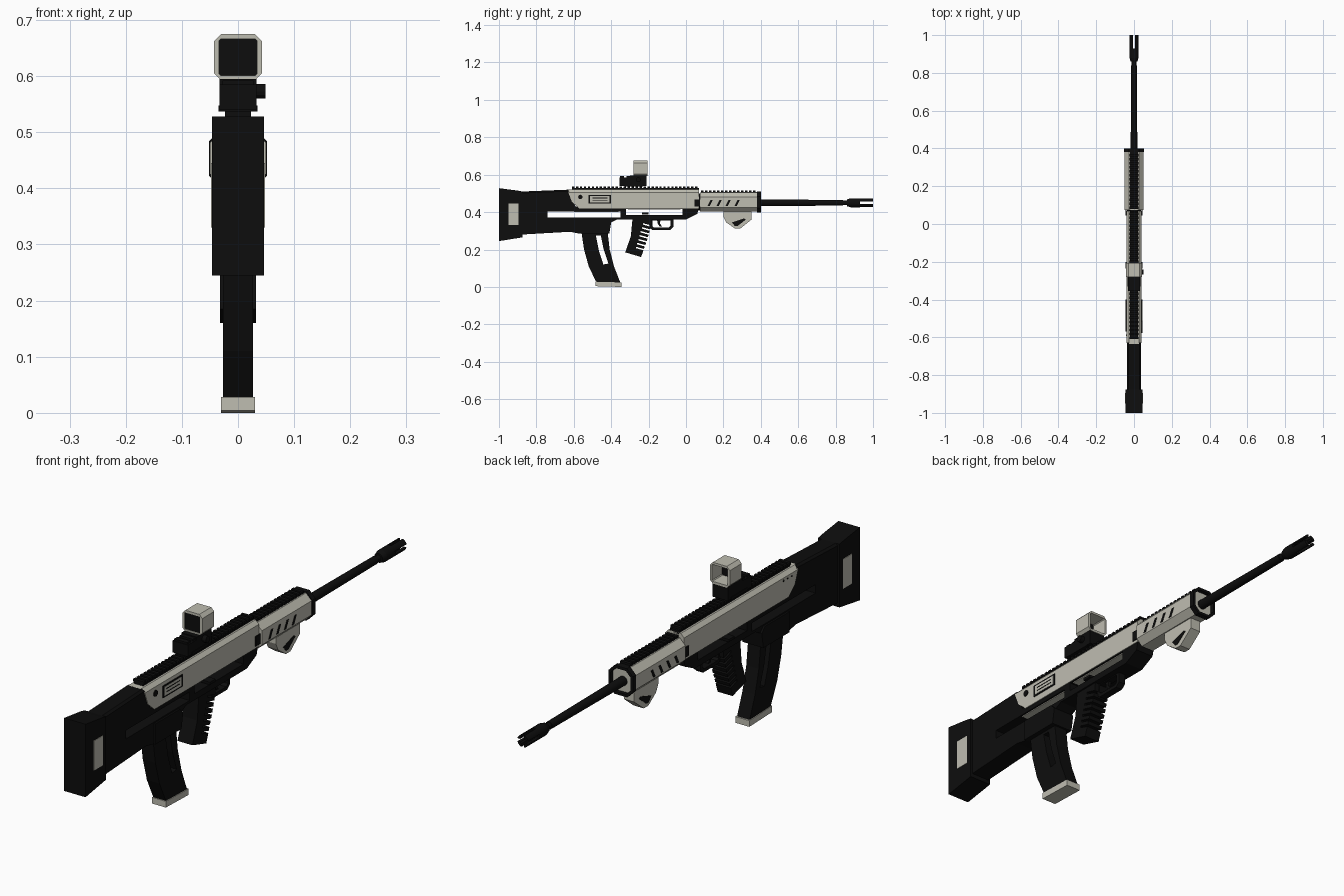
import bpy, bmesh, math
from mathutils import Matrix, Vector

cube = bpy.data.objects.get("Cube")
if cube:
    bpy.data.objects.remove(cube)


def material(name, rgb):
    m = bpy.data.materials.new(name)
    m.use_nodes = True
    m.diffuse_color = (*rgb, 1)
    bsdf = m.node_tree.nodes["Principled BSDF"]
    bsdf.inputs["Base Color"].default_value = (*rgb, 1)
    bsdf.inputs["Roughness"].default_value = 0.6
    return m


BLACK = material("matte black", (0.004, 0.004, 0.004))
LIGHT = material("warm light grey", (0.52, 0.51, 0.44))


def finish(name, bm, mat):
    bmesh.ops.recalc_face_normals(bm, faces=bm.faces)
    me = bpy.data.meshes.new(name)
    bm.to_mesh(me)
    bm.free()
    if mat:
        me.materials.append(mat)
    ob = bpy.data.objects.new(name, me)
    bpy.context.scene.collection.objects.link(ob)
    return ob


def extrude(name, points, offset, mat):
    bm = bmesh.new()
    face = bm.faces.new([bm.verts.new(p) for p in points])
    new = bmesh.ops.extrude_face_region(bm, geom=[face])["geom"]
    bmesh.ops.translate(bm, vec=offset, verts=[v for v in new if isinstance(v, bmesh.types.BMVert)])
    return finish(name, bm, mat)


def prism(name, pts, half, mat=None, x=0):
    """Side outline (y, z) given a width across x."""
    return extrude(name, [(x - half, y, z) for y, z in pts], Vector((2 * half, 0, 0)), mat)


def lengthwise(name, pts, y0, y1, mat=None):
    """Cross-section (x, z) drawn out along y."""
    return extrude(name, [(x, y0, z) for x, z in pts], Vector((0, y1 - y0, 0)), mat)


def rect(y0, y1, z0, z1):
    return [(y0, z0), (y1, z0), (y1, z1), (y0, z1)]


def octagon(w, z0, z1, c):
    return [(-w + c, z0), (w - c, z0), (w, z0 + c), (w, z1 - c),
            (w - c, z1), (-w + c, z1), (-w, z1 - c), (-w, z0 + c)]


def rod(name, r, y0, y1, z, mat=None, r2=None, sides=20):
    bm = bmesh.new()
    turn = Matrix.Translation((0, (y0 + y1) / 2, z)) @ Matrix.Rotation(-math.pi / 2, 4, 'X')
    bmesh.ops.create_cone(bm, cap_ends=True, segments=sides, radius1=r,
                          radius2=r2 or r, depth=y1 - y0, matrix=turn)
    for f in bm.faces:
        f.smooth = len(f.verts) == 4
    for e in bm.edges:
        e.smooth = all(len(f.verts) == 4 for f in e.link_faces)
    return finish(name, bm, mat)


def disc(name, r, y, z, x0, x1, mat):
    pts = [(y + r * math.cos(a * math.pi / 6), z + r * math.sin(a * math.pi / 6)) for a in range(12)]
    return prism(name, pts, abs(x1 - x0) / 2, mat, (x0 + x1) / 2)


def cut(ob, *cutters):
    for c in cutters:
        mod = ob.modifiers.new("cut", 'BOOLEAN')
        mod.operation, mod.solver, mod.object = 'DIFFERENCE', 'EXACT', c
    deps = bpy.context.evaluated_depsgraph_get()
    ob_mesh = bpy.data.meshes.new_from_object(ob.evaluated_get(deps))
    ob.modifiers.clear()
    ob.data = ob_mesh
    for c in cutters:
        bpy.data.objects.remove(c)


def bevel_long_edges(ob, zmin, width):
    """Chamfer the upper edges that run along y."""
    bm = bmesh.new()
    bm.from_mesh(ob.data)
    edges = [e for e in bm.edges if all(v.co.z > zmin for v in e.verts)
             and abs(e.verts[0].co.x - e.verts[1].co.x) < 1e-4]
    bmesh.ops.bevel(bm, geom=edges, offset=width, segments=1, affect='EDGES')
    bm.to_mesh(ob.data)
    bm.free()


# Stock and lower body, with the long open slots
body = prism("stock_and_lower_body", [
    (-.88, .28), (-.62, .295), (-.57, .285), (-.41, .285), (-.4, .345), (-.37, .36),
    (0, .36), (.06, .39), (.07, .43), (-.59, .43), (-.63, .52), (-.88, .51)], .038, BLACK)
bevel_long_edges(body, .5, .008)
cut(body, prism("slot_a", rect(-.74, -.35, .37, .403), .1),
    prism("slot_b", rect(-.32, -.02, .385, .418), .1))
prism("slot_ceiling_rear", rect(-.6, -.36, .4, .41), .032, LIGHT)
prism("slot_ceiling_front", rect(-.31, -.03, .415, .425), .032, LIGHT)
prism("magazine_well", [(-.57, .285), (-.41, .285), (-.4, .345), (-.42, .365), (-.57, .365)], .045, BLACK)
prism("safety_button", rect(-.235, -.2, .388, .398), .044, BLACK)

# Butt pad and its light side panels
prism("butt_pad", [(-1, .245), (-.875, .265), (-.875, .51), (-.9, .515), (-1, .528)], .046, BLACK)
for side in (-1, 1):
    prism("butt_panel", rect(-.95, -.895, .33, .445), .004, LIGHT, side * .044)

# Upper receiver
receiver = prism("upper_receiver", [(-.57, .42), (.07, .42), (.07, .52), (-.635, .52), (-.61, .455)], .041, LIGHT)
bevel_long_edges(receiver, .5, .014)
prism("ejection_port_frame", rect(-.52, -.4, .445, .492), .002, BLACK, .0412)
prism("ejection_port_cover", rect(-.512, -.408, .451, .486), .002, LIGHT, .042)
for z in (.461, .474):
    prism("port_groove", rect(-.5, -.42, z, z + .003), .002, BLACK, .043)
disc("receiver_pin", .012, -.565, .481, .03, .044, BLACK)
for i in range(3):
    disc("left_rivet", .004, -.59 + i * .025, .495, -.042, -.03, BLACK)
for side in (-1, 1):
    prism("front_latch", rect(.045, .078, .43, .468), .003, BLACK, side * .042)


# Toothed rails
def rail(name, y0, y1, z, half):
    prism(name, rect(y0, y1, z - .008, z + .008), half, BLACK)
    count = round((y1 - y0) / .0215)
    step = (y1 - y0) / count
    for i in range(count):
        y = y0 + i * step
        prism(name + "_tooth", rect(y, y + step * .6, z + .006, z + .016), half + .003, BLACK)


rail("receiver_rail", -.61, .07, .521, .02)
rail("handguard_rail", .08, .38, .5, .02)

# Handguard with slanted vents and an open dark end ring
lengthwise("handguard", octagon(.05, .402, .505, .024), .075, .385, LIGHT)
ring = lengthwise("handguard_end_ring", octagon(.052, .398, .509, .025), .38, .4, BLACK)
cut(ring, lengthwise("ring_hole", octagon(.043, .408, .499, .021), .3, .5))
lengthwise("handguard_joint", octagon(.038, .41, .5, .02), .06, .08, BLACK)
for side in (-1, 1):
    for i in range(4):
        y = .115 + i * .048
        prism("vent", [(y, .432), (y + .012, .432), (y + .028, .464), (y + .016, .464)],
              .002, BLACK, side * .0495)

# Angled foregrip
prism("foregrip", [(.2, .405), (.2, .375), (.215, .345), (.262, .312), (.29, .312),
                   (.35, .36), (.35, .405)], .022, LIGHT)
prism("foregrip_opening", [(.245, .345), (.262, .325), (.275, .325), (.32, .36), (.31, .366)], .0235, BLACK)

# Barrel and slotted muzzle
rod("barrel", .018, .36, .84, .45, BLACK, .015)
rod("muzzle_neck", .012, .83, .88, .45, BLACK)
rod("muzzle_collar", .018, .86, .88, .45, BLACK, .024)
muzzle = rod("muzzle_brake", .024, .88, 1, .45, BLACK)
cut(muzzle, rod("bore", .013, .92, 1.1, .45),
    prism("slot_across", rect(.93, 1.1, .444, .456), .1),
    prism("slot_upright", rect(.93, 1.1, .4, .5), .006))

# Curved magazine
mag = prism("magazine", [(-.56, .3), (-.545, .2), (-.52, .11), (-.477, .02), (-.35, .02),
                         (-.385, .11), (-.408, .2), (-.42, .3)], .027, BLACK)
cut(mag, prism("mag_slot", [(-.482, .275), (-.455, .275), (-.44, .2), (-.415, .125),
                            (-.442, .12), (-.465, .19)], .1))
prism("magazine_base", [(-.485, .004), (-.345, 0), (-.345, .024), (-.485, .028)], .03, LIGHT)

# Pistol grip with a serrated front
grip = prism("pistol_grip", [(-.285, .375), (-.18, .375), (-.185, .33), (-.205, .26), (-.24, .16),
                             (-.325, .185), (-.295, .27)], .032, BLACK)
cuts = []
for i in range(7):
    z = .195 + i * .021
    y = -.232 + (z - .18) * .3
    cuts.append(prism("serration", [(y - .04, z + .012), (y + .03, z - .008),
                                    (y + .03, z + .001), (y - .04, z + .02)], .1))
cut(grip, *cuts)

# Trigger and guard
guard = prism("trigger_guard", [(-.195, .365), (-.195, .318), (-.18, .305), (-.085, .305),
                                (-.068, .32), (-.068, .365)], .014, BLACK)
cut(guard, prism("guard_hole", [(-.18, .356), (-.18, .326), (-.172, .318), (-.092, .318),
                                (-.082, .327), (-.082, .356)], .1))
prism("trigger", [(-.155, .362), (-.135, .362), (-.14, .34), (-.128, .322), (-.14, .322), (-.152, .34)], .006, BLACK)

# Sight: mount, clamp knob, octagonal housing, dark lens
prism("sight_mount", [(-.355, .54), (-.21, .54), (-.21, .595), (-.3, .595), (-.3, .585), (-.355, .585)], .033, BLACK)
for i in range(4):
    y = -.352 + i * .034
    prism("mount_ridge", rect(y, y + .02, .583, .592), .028, BLACK)
disc("clamp_knob", .013, -.255, .573, .03, .049, BLACK)
prism("clamp_bar", rect(-.33, -.23, .537, .548), .035, BLACK)
housing = lengthwise("sight_housing", octagon(.043, .592, .675, .013), -.28, -.207, LIGHT)
cut(housing, lengthwise("sight_opening", octagon(.034, .601, .666, .003), -.4, 0))
lengthwise("sight_lens", octagon(.036, .599, .668, .003), -.277, -.27, BLACK)
